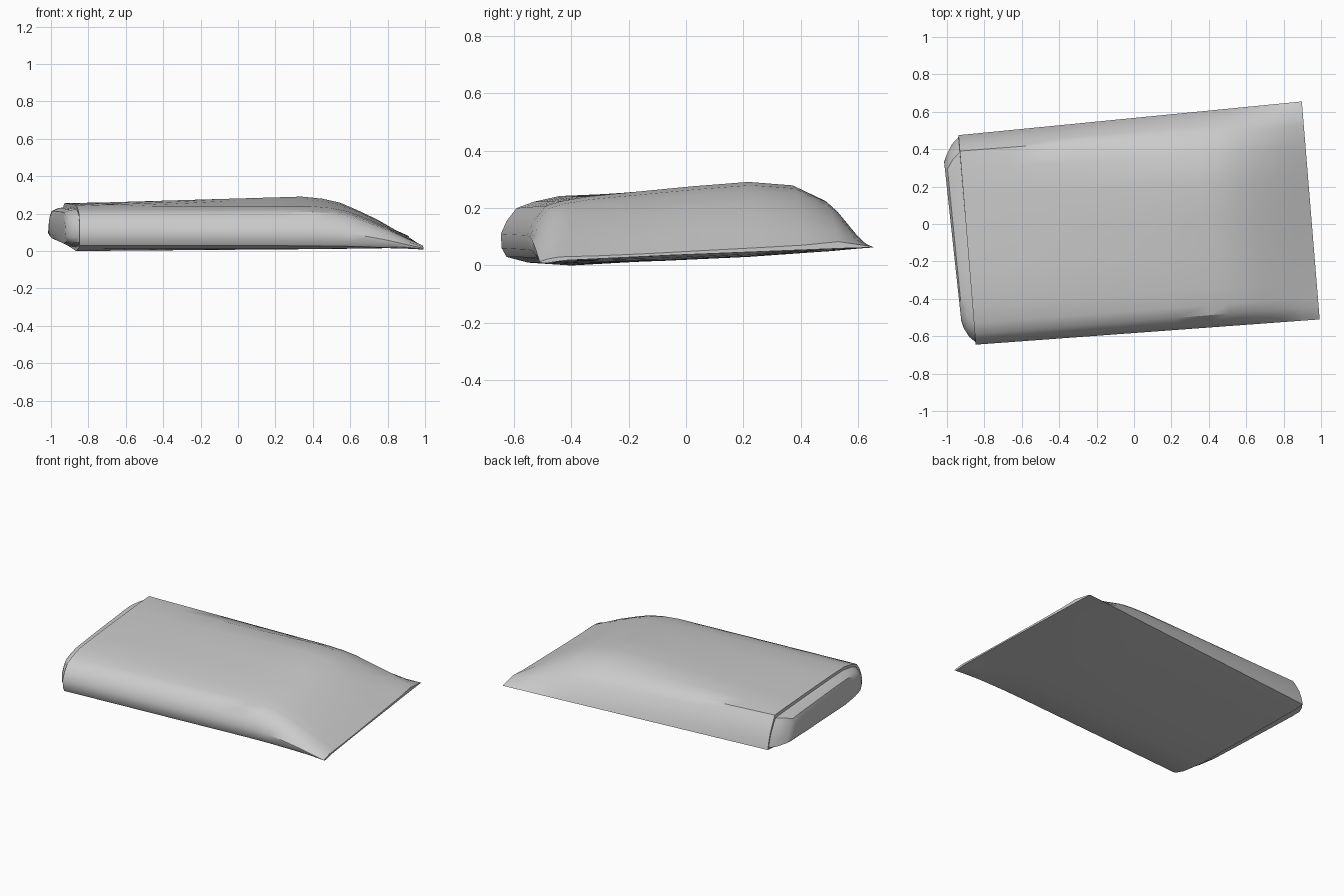
import bpy, bmesh
from mathutils import Vector

# Cross-section points: y left, y right, z left end, z before slope, z right tip
PROFILE = [
    # top, front crease to back crease
    (-0.59, -0.44, 0.200, 0.208, 0.030),
    (-0.53, -0.39, 0.222, 0.224, 0.031),
    (-0.44, -0.30, 0.242, 0.240, 0.034),
    (-0.25, -0.12, 0.249, 0.258, 0.042),
    (-0.05, 0.06, 0.252, 0.276, 0.052),
    (0.15, 0.25, 0.254, 0.291, 0.062),
    (0.29, 0.41, 0.256, 0.279, 0.071),
    (0.39, 0.53, 0.254, 0.225, 0.083),
    # back flank
    (0.415, 0.565, 0.215, 0.195, 0.078),
    (0.445, 0.60, 0.160, 0.150, 0.073),
    (0.465, 0.635, 0.100, 0.100, 0.068),
    (0.475, 0.655, 0.055, 0.060, 0.063),
    # underside
    (0.40, 0.55, 0.045, 0.050, 0.060),
    (0.15, 0.25, 0.030, 0.030, 0.048),
    (-0.15, -0.05, 0.014, 0.016, 0.036),
    (-0.40, -0.28, 0.000, 0.010, 0.026),
    (-0.55, -0.42, 0.010, 0.012, 0.018),
    # front flank
    (-0.625, -0.49, 0.030, 0.028, 0.008),
    (-0.642, -0.505, 0.060, 0.055, 0.010),
    (-0.645, -0.510, 0.110, 0.105, 0.014),
    (-0.625, -0.485, 0.155, 0.155, 0.022),
]

# Position along the length, progress of the downward slope
STATIONS = [(0, 0), (0.15, 0), (0.3, 0), (0.45, 0), (0.58, 0), (0.68, 0),
            (0.74, 0.05), (0.79, 0.14), (0.84, 0.31), (0.90, 0.54),
            (0.95, 0.77), (1, 1)]


def section(t, slope):
    pts = []
    for yl, yr, zl, zm, zr in PROFILE:
        left = -0.85 - 0.082 * (yl + 0.6)
        right = 0.992 - 0.082 * (yr + 0.5)
        body = zl + (zm - zl) * min(t / 0.68, 1)
        pts.append(Vector((left + (right - left) * t,
                           yl + (yr - yl) * t,
                           body + (zr - body) * slope)))
    return pts


def cap_ring(out, y_scale, y_shift, z_scale):
    return [Vector((p.x - out, p.y * y_scale + y_shift,
                    0.125 + (p.z - 0.125) * z_scale))
            for p in section(0, 0)]


# Bulging closed left end followed by the long body
rings = [cap_ring(0.077, 0.76, -0.03, 0.42),
         cap_ring(0.066, 0.82, -0.025, 0.68),
         cap_ring(0.035, 0.92, -0.01, 0.80),
         cap_ring(0.0, 0.98, 0.0, 0.84)]
rings += [section(t, s) for t, s in STATIONS]

bm = bmesh.new()
loops = [[bm.verts.new(p) for p in ring] for ring in rings]
n = len(PROFILE)
for a, b in zip(loops, loops[1:]):
    for i in range(n):
        j = (i + 1) % n
        bm.faces.new((a[i], a[j], b[j], b[i]))
bm.faces.new(loops[0])
bm.faces.new(list(reversed(loops[-1])))
bmesh.ops.triangulate(bm, faces=[f for f in bm.faces if len(f.verts) > 4])
bmesh.ops.recalc_face_normals(bm, faces=bm.faces)

mesh = bpy.data.meshes.new("filled_sack")
bm.to_mesh(mesh)
bm.free()
sack = bpy.data.objects.new("filled_sack", mesh)
bpy.context.collection.objects.link(sack)
bpy.context.view_layer.objects.active = sack
sack.select_set(True)
bpy.ops.object.shade_smooth_by_angle(angle=0.6)
